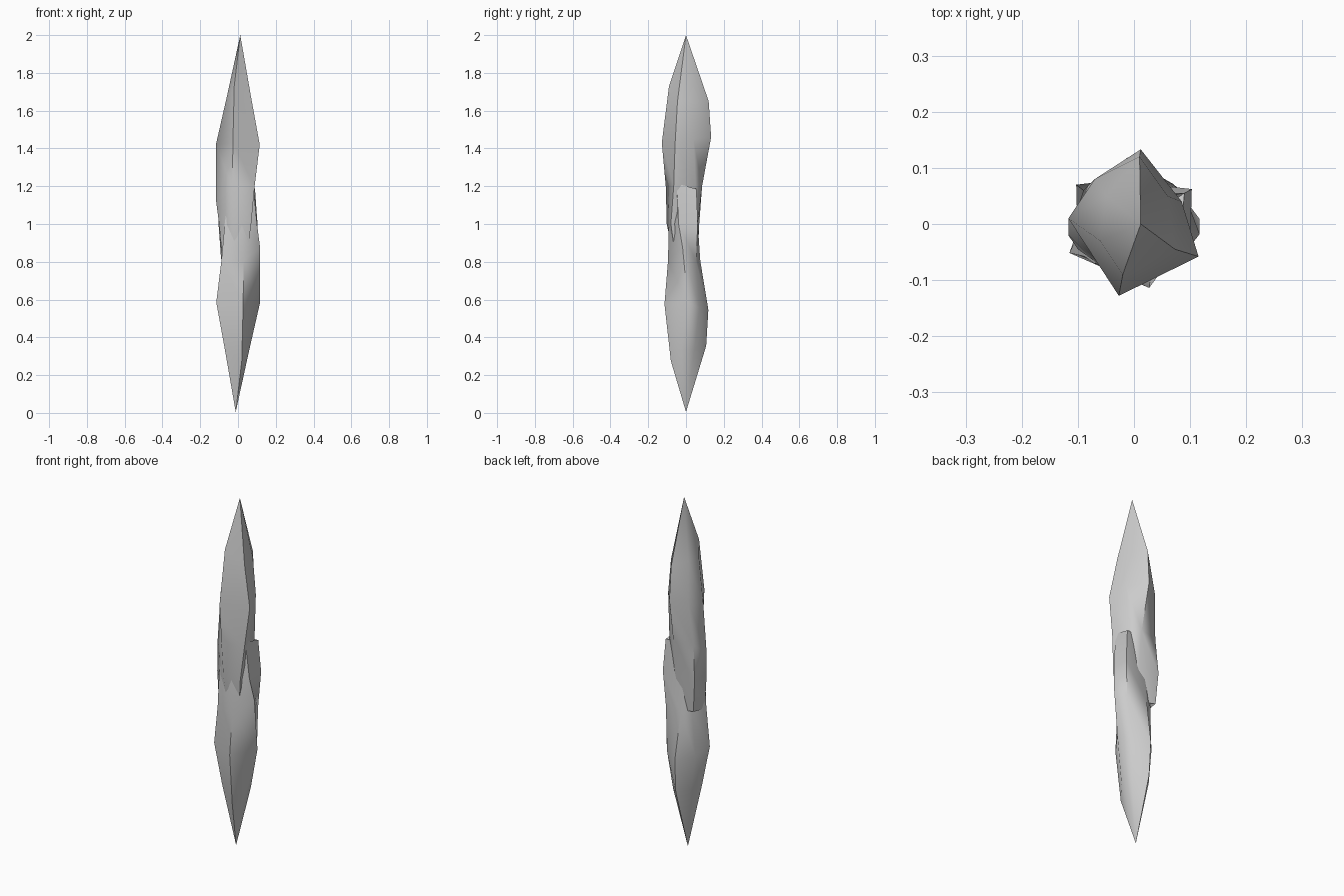
import bpy, bmesh, math

if "Cube" in bpy.data.objects:
    bpy.data.objects.remove(bpy.data.objects["Cube"])

# Ridge lines of one shard, running down from the tip: (z, x, y)
RIDGES = [
    [(1.65, .01, .12), (1.46, .012, .133), (1.2, .02, .085), (1.0, .02, .062), (.8, .02, .045)],
    [(1.67, -.05, .05), (1.45, -.07, .08), (1.2, -.09, .06), (1.0, -.103, .07), (.82, -.09, .062)],
    [(1.67, -.06, -.03), (1.42, -.117, .01), (1.13, -.117, -.02), (1.0, -.1, -.045), (.79, -.08, -.055)],
    [(1.73, -.02, -.09), (1.43, -.027, -.128), (1.2, -.03, -.107), (1.0, -.02, -.102), (.8, -.02, -.06)],
    [(1.65, .073, -.045), (1.42, .115, -.058), (1.2, .088, -.065), (1.0, .07, -.08), (.78, .04, -.05)],
    [(1.65, .06, .05), (1.45, .085, .04), (1.2, .07, .05), (1.0, .06, .04), (.8, .04, .03)],
]


def shard(name, place):
    """Skin the ridge lines into a closed pointed shard."""
    bm = bmesh.new()
    tip = bm.verts.new(place(2.0, .012, 0))
    end = bm.verts.new(place(.85, -.01, 0))
    cols = [[bm.verts.new(place(*p)) for p in ridge] for ridge in RIDGES]
    for i, a in enumerate(cols):
        b = cols[(i + 1) % len(cols)]
        bm.faces.new((tip, a[0], b[0]))
        bm.faces.new((end, b[-1], a[-1]))
        for k in range(len(a) - 1):
            bm.faces.new((a[k], a[k + 1], b[k + 1], b[k]))
    bmesh.ops.recalc_face_normals(bm, faces=bm.faces)
    mesh = bpy.data.meshes.new(name)
    bm.to_mesh(mesh)
    bm.free()
    obj = bpy.data.objects.new(name, mesh)
    bpy.context.collection.objects.link(obj)
    bpy.ops.object.select_all(action='DESELECT')
    obj.select_set(True)
    bpy.context.view_layer.objects.active = obj
    bpy.ops.object.shade_smooth_by_angle(angle=math.radians(60))
    return obj


# Upper shard, and the lower one turned over so their split ends interlock
shard("upper_shard", lambda z, x, y: (x, y, z))
shard("lower_shard", lambda z, x, y: (-x, y * .89, 2.005 - z))
